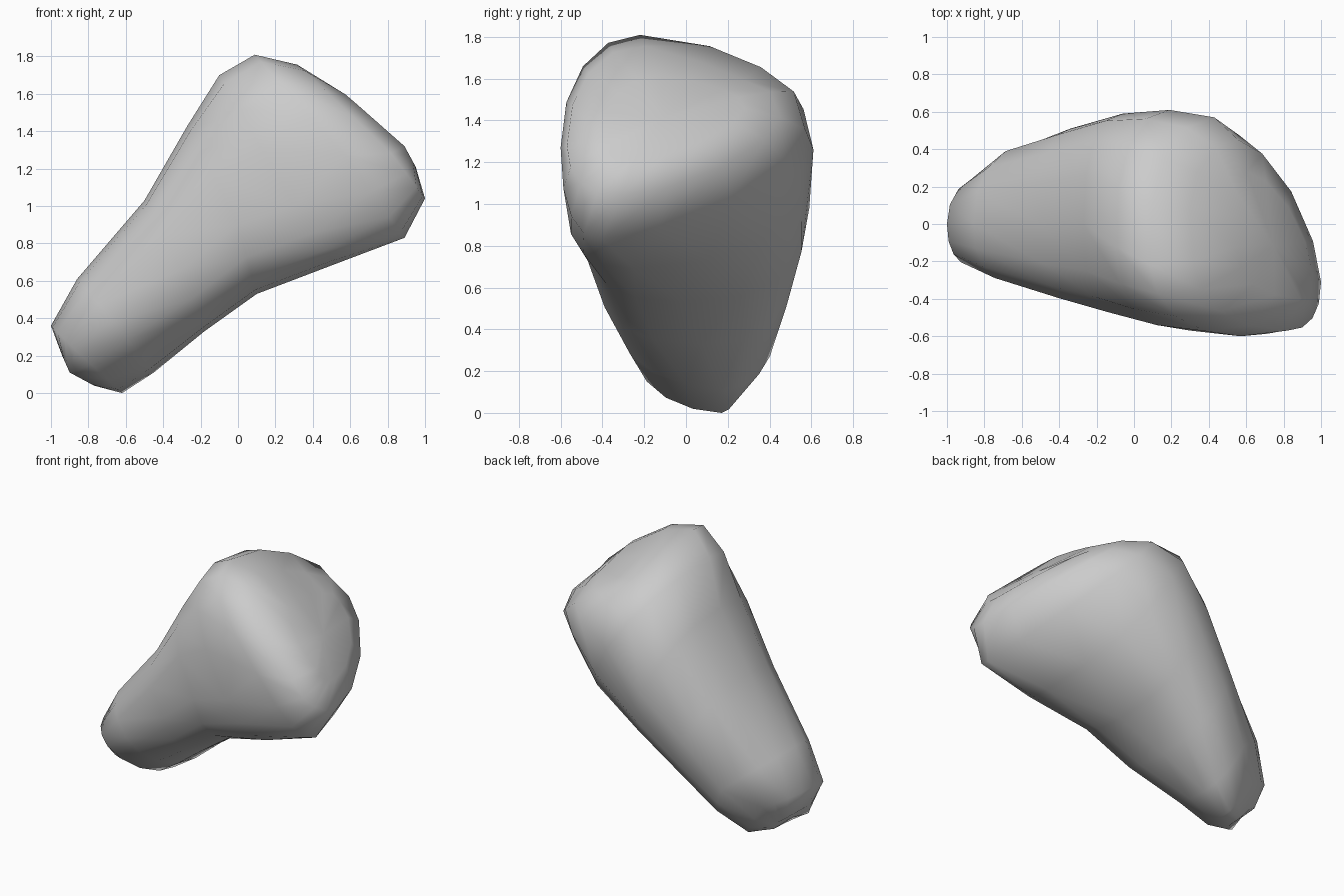
import bpy, bmesh
from math import cos, sin, tau, exp
from mathutils import Vector

if "Cube" in bpy.data.objects:
    bpy.data.objects.remove(bpy.data.objects["Cube"])

# Cross-sections from narrow end to broad end: upper, front, lower, back extremes
SECTIONS = [
    [(-.94, .02, .20), (-.90, -.09, .11), (-.77, .10, .04), (-.83, .16, .12)],
    [(-1.0, 0, .36), (-.87, -.22, .23), (-.62, .17, 0), (-.78, .26, .25)],
    [(-.86, 0, .61), (-.66, -.31, .38), (-.45, .17, .11), (-.57, .42, .38)],
    [(-.50, 0, 1.03), (-.30, -.42, .66), (-.18, .07, .33), (-.34, .51, .68)],
    [(-.27, 0, 1.43), (0, -.50, .90), (.10, -.02, .53), (-.06, .59, .98)],
    [(-.10, -.12, 1.70), (.30, -.57, 1.0), (.52, -.25, .69), (.19, .61, 1.26)],
    [(.09, -.22, 1.81), (.57, -.60, 1.27), (.89, -.40, .83), (.43, .57, 1.36)],
    [(.32, -.20, 1.76), (.82, -.57, 1.28), (1.0, -.31, 1.04), (.56, .45, 1.42)],
    [(.55, -.12, 1.62), (.89, -.40, 1.32), (.95, -.25, 1.21), (.61, .28, 1.47)],
]
# Roundness of each section's quarters (below 1 is fuller):
# upper front, lower front, lower back, upper back
ROUND_END = (0.9, 1.1, 0.95, 0.95)
ROUND_NECK = (0.72, 0.8, 0.8, 0.85)
ROUND_WIDE = (0.85, 0.8, 0.9, 0.85)
ROUND_HEAD = (0.95, 0.85, 1.3, 0.9)
ROUNDNESS = [ROUND_END] * 3 + [ROUND_NECK] * 2 + [ROUND_WIDE] + [ROUND_HEAD] * 3
SIDES = 16


def ring(section, roundness):
    """Closed loop of four rounded quarters joining the extreme points."""
    up, front, low, back = (Vector(p) for p in section)
    quarters = [(up, front), (low, front), (low, back), (up, back)]
    points = []
    for i in range(SIDES):
        a = tau * i / SIDES
        q = i * 4 // SIDES
        u, v = quarters[q]
        ca = abs(round(cos(a), 6)) ** roundness[q]
        sa = abs(round(sin(a), 6)) ** roundness[q]
        p = v.lerp(u, ca)
        p.y = u.y + (v.y - u.y) * sa
        points.append(p)
    return points


# Body: loft through the rings, both ends closed with a fan
bm = bmesh.new()
loops = [[bm.verts.new(p) for p in ring(s, r)] for s, r in zip(SECTIONS, ROUNDNESS)]
for lo, hi in zip(loops, loops[1:]):
    for i in range(SIDES):
        j = (i + 1) % SIDES
        bm.faces.new((lo[i], lo[j], hi[j], hi[i]))
for loop in (loops[0], loops[-1]):
    tip = bm.verts.new(sum((v.co for v in loop), Vector()) / SIDES)
    for i in range(SIDES):
        bm.faces.new((loop[i], loop[(i + 1) % SIDES], tip))

# Shallow hollow in the upper back of the broad end
hollow = Vector((.34, .2, 1.66))
for v in bm.verts:
    d = (v.co - hollow).length / 0.24
    v.co -= Vector((.055, 0, .085)) * exp(-d * d)

bmesh.ops.recalc_face_normals(bm, faces=bm.faces)
for f in bm.faces:
    f.smooth = True

mesh = bpy.data.meshes.new("leaning_rock")
bm.to_mesh(mesh)
bm.free()
bpy.context.collection.objects.link(bpy.data.objects.new("leaning_rock", mesh))
